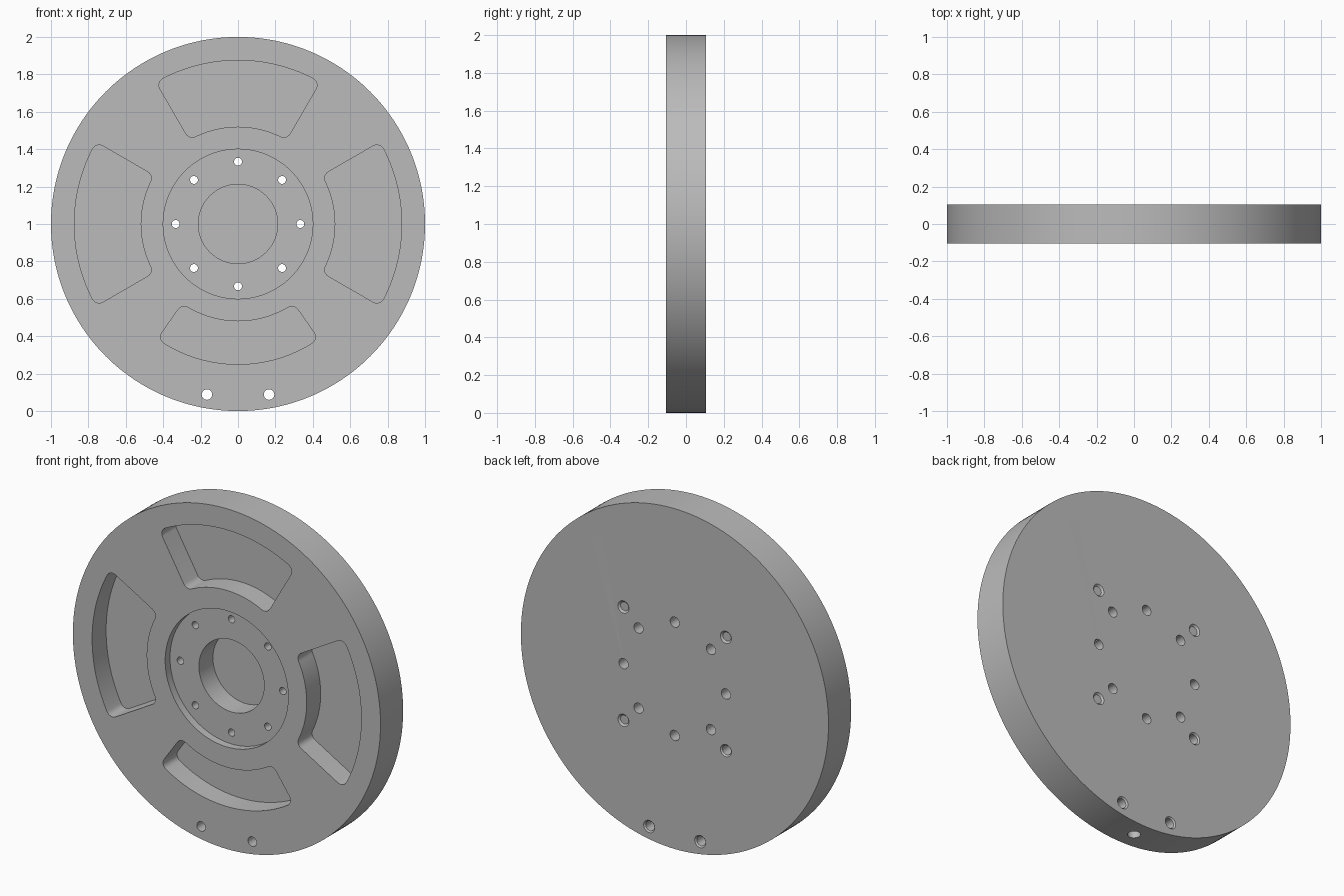
import bpy, bmesh
from math import sin, cos, asin, pi, radians
from mathutils import Matrix, Vector

cube = bpy.data.objects.get("Cube")
if cube:
    bpy.data.objects.remove(cube)

HALF = 0.105          # half thickness
FRONT, BACK = -HALF, HALF
CENTRE = Vector((0, 0, 1))

metal = bpy.data.materials.new("grey metal")
metal.use_nodes = True
GREY = (0.5, 0.5, 0.5, 1)
metal.diffuse_color = GREY
metal.node_tree.nodes["Principled BSDF"].inputs["Base Color"].default_value = GREY


def finish(name, bm):
    bmesh.ops.recalc_face_normals(bm, faces=bm.faces)
    mesh = bpy.data.meshes.new(name)
    bm.to_mesh(mesh)
    bm.free()
    mesh.materials.append(metal)
    obj = bpy.data.objects.new(name, mesh)
    bpy.context.collection.objects.link(obj)
    return obj


def rod(name, x, z, y0, y1, r0, r1=None, segments=32):
    """Cylinder or cone along y, placed relative to the disc centre."""
    bm = bmesh.new()
    place = Matrix.Translation(CENTRE + Vector((x, (y0 + y1) / 2, z)))
    bmesh.ops.create_cone(bm, cap_ends=True, segments=segments, radius1=r0,
                          radius2=r0 if r1 is None else r1, depth=y1 - y0,
                          matrix=place @ Matrix.Rotation(-pi / 2, 4, "X"))
    return finish(name, bm)


def arc(cx, cy, r, a0, a1, n):
    return [(cx + r * cos(a0 + (a1 - a0) * i / n), cy + r * sin(a0 + (a1 - a0) * i / n))
            for i in range(n + 1)]


def pocket(name, direction, inner, outer, half, depth, fillet=0.04):
    """Ring sector with rounded corners, cut in from the front."""
    ro, ri = outer - fillet, inner + fillet
    ao, ai = half - asin(fillet / ro), half - asin(fillet / ri)
    side = half + pi / 2
    upper = arc(0, 0, outer, 0, ao, 20)
    upper += arc(ro * cos(ao), ro * sin(ao), fillet, ao, side, 8)[1:]
    upper += arc(ri * cos(ai), ri * sin(ai), fillet, side, ai + pi, 8)
    upper += arc(0, 0, inner, ai, 0, 20)[1:]
    outline = upper + [(x, -y) for x, y in reversed(upper[1:-1])]
    c, s = cos(direction), sin(direction)
    bm = bmesh.new()
    face = bm.faces.new([bm.verts.new((x * c - y * s, FRONT - 0.1, 1 + x * s + y * c))
                         for x, y in outline])
    top = bmesh.ops.extrude_face_region(bm, geom=[face])["geom"]
    bmesh.ops.translate(bm, vec=(0, depth + 0.1, 0),
                        verts=[v for v in top if isinstance(v, bmesh.types.BMVert)])
    return finish(name, bm)


disc = rod("disc", 0, 0, FRONT, BACK, 1, segments=192)
cutters = []

# Hub recess and the deeper blind bore in its middle
cutters.append(rod("hub_recess", 0, 0, FRONT - 0.1, FRONT + 0.045, 0.4, segments=128))
cutters.append(rod("centre_bore", 0, 0, FRONT - 0.1, FRONT + 0.175, 0.212, segments=96))

# Four weight-saving pockets, the bottom one shorter and wider
for k in range(3):
    cutters.append(pocket("pocket", k * pi / 2, 0.52, 0.875, radians(30), 0.13))
cutters.append(pocket("bottom_pocket", -pi / 2, 0.52, 0.75, radians(35), 0.13))

# Ring of through holes, wider from the back
for k in range(8):
    x, z = 0.333 * cos(k * pi / 4), 0.333 * sin(k * pi / 4)
    cutters.append(rod("ring_hole", x, z, -0.2, 0.2, 0.021))
    cutters.append(rod("ring_counterbore", x, z, 0, 0.2, 0.03))

for sx in (-1, 1):
    # Through holes near the bottom rim
    cutters.append(rod("rim_hole", sx * 0.166, -0.912, -0.2, 0.2, 0.028))
    cutters.append(rod("rim_hole_chamfer", sx * 0.166, -0.912, BACK - 0.01, BACK + 0.01, 0.026, 0.046))
    # Blind holes in a square on the back
    for sz in (-1, 1):
        cutters.append(rod("back_hole", sx * 0.333, sz * 0.333, BACK - 0.13, 0.2, 0.028))
        cutters.append(rod("back_hole_chamfer", sx * 0.333, sz * 0.333,
                           BACK - 0.01, BACK + 0.01, 0.026, 0.046))

# Radial hole entering the rim from below
bm = bmesh.new()
bmesh.ops.create_cone(bm, cap_ends=True, segments=32, radius1=0.035, radius2=0.035,
                      depth=0.3, matrix=Matrix.Translation((0, 0, 0)))
cutters.append(finish("radial_hole", bm))

# Cut everything out of the disc
bpy.context.view_layer.objects.active = disc
for cutter in cutters:
    cutter.hide_render = True
    mod = disc.modifiers.new("cut", "BOOLEAN")
    mod.operation = "DIFFERENCE"
    mod.solver = "EXACT"
    mod.object = cutter
    bpy.ops.object.modifier_apply(modifier=mod.name)
    bpy.data.objects.remove(cutter)

bpy.ops.object.select_all(action="DESELECT")
disc.select_set(True)
bpy.ops.object.shade_smooth_by_angle(angle=radians(30))
